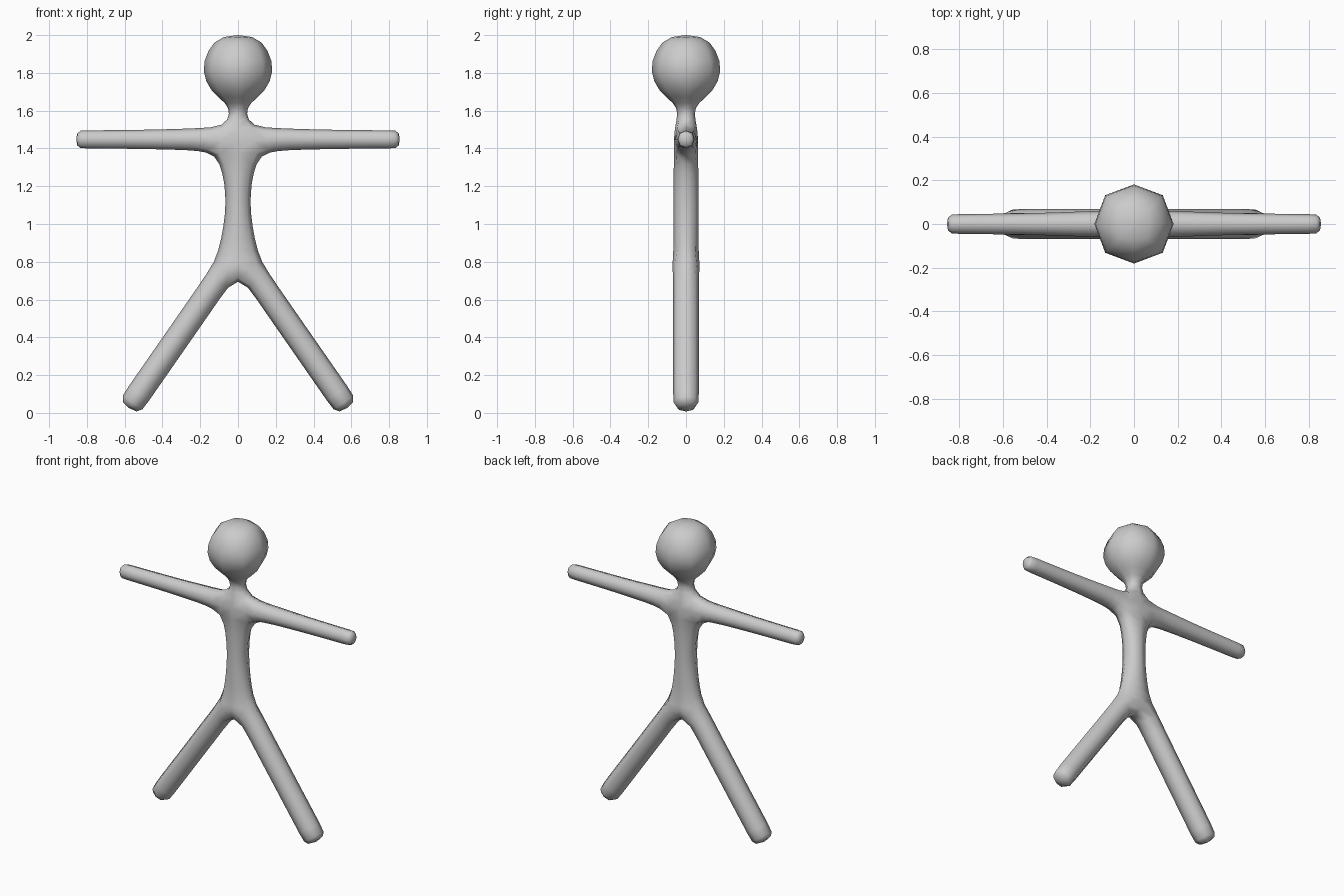
import bpy, bmesh
from mathutils import Vector

if "Cube" in bpy.data.objects:
    bpy.data.objects.remove(bpy.data.objects["Cube"])

bm = bmesh.new()


def level_ring(z, hx, hy):
    """Horizontal four-corner loop around the body axis."""
    return [bm.verts.new(p) for p in
            ((-hx, -hy, z), (hx, -hy, z), (hx, hy, z), (-hx, hy, z))]


def limb_ring(centre, across, h, hy):
    """Loop around a limb: outer front, inner front, inner back, outer back."""
    c, a, y = Vector(centre), Vector(across) * h, Vector((0, hy, 0))
    return [bm.verts.new(p) for p in (c + a - y, c - a - y, c - a + y, c + a + y)]


def loft(rings, cap=False):
    for r, s in zip(rings, rings[1:]):
        for i in range(4):
            j = (i + 1) % 4
            bm.faces.new((r[i], r[j], s[j], s[i]))
    if cap:
        bm.faces.new(rings[-1])


# chest block, open at the neck, arms and waist
chest_low = level_ring(1.365, 0.125, 0.068)
chest_top = level_ring(1.52, 0.075, 0.064)
for i, j in ((0, 1), (2, 3)):
    bm.faces.new((chest_low[i], chest_low[j], chest_top[j], chest_top[i]))

# neck and round head
loft([chest_top] + [level_ring(z, h, h) for z, h in (
    (1.585, 0.044), (1.64, 0.065), (1.70, 0.16), (1.81, 0.212),
    (1.92, 0.178), (2.007, 0.10))], cap=True)

# torso down to the hips
hips = level_ring(0.80, 0.13, 0.074)
loft([chest_low] + [level_ring(z, hx, 0.072) for z, hx in (
    (1.27, 0.087), (1.16, 0.071), (1.05, 0.073), (0.92, 0.096))] + [hips])

# crotch
crotch = [bm.verts.new((0, y, 0.735)) for y in (-0.074, 0.074)]
bm.faces.new((hips[0], hips[1], crotch[0]))
bm.faces.new((hips[2], hips[3], crotch[1]))

for s, front, back in ((-1, 0, 3), (1, 1, 2)):
    # arm
    shoulder = [chest_top[front], chest_low[front], chest_low[back], chest_top[back]]
    loft([shoulder] + [limb_ring((s * x, 0, 1.448), (0, 0, 1), h, hy) for x, h, hy in (
        (0.21, 0.065, 0.064), (0.32, 0.060, 0.059), (0.46, 0.056, 0.054),
        (0.65, 0.053, 0.051), (0.815, 0.052, 0.049), (0.86, 0.052, 0.049))], cap=True)
    # leg
    hip = [hips[front], crotch[0], crotch[1], hips[back]]
    loft([hip] + [limb_ring((s * 0.57 * t, 0, 0.858 - 0.82 * t), (s * 0.82, 0, 0.57),
                            0.072, 0.074)
                  for t in (0.27, 0.45, 0.70, 0.95, 1.02)], cap=True)

bmesh.ops.recalc_face_normals(bm, faces=bm.faces)
for f in bm.faces:
    f.smooth = True

mesh = bpy.data.meshes.new("figure_body")
bm.to_mesh(mesh)
bm.free()
body = bpy.data.objects.new("figure_body", mesh)
bpy.context.collection.objects.link(body)

# rounding
sub = body.modifiers.new("rounding", 'SUBSURF')
sub.levels = sub.render_levels = 1

grey = bpy.data.materials.new("light_grey")
grey.diffuse_color = (0.6, 0.6, 0.6, 1)
grey.use_nodes = True
grey.node_tree.nodes["Principled BSDF"].inputs["Base Color"].default_value = grey.diffuse_color
mesh.materials.append(grey)
